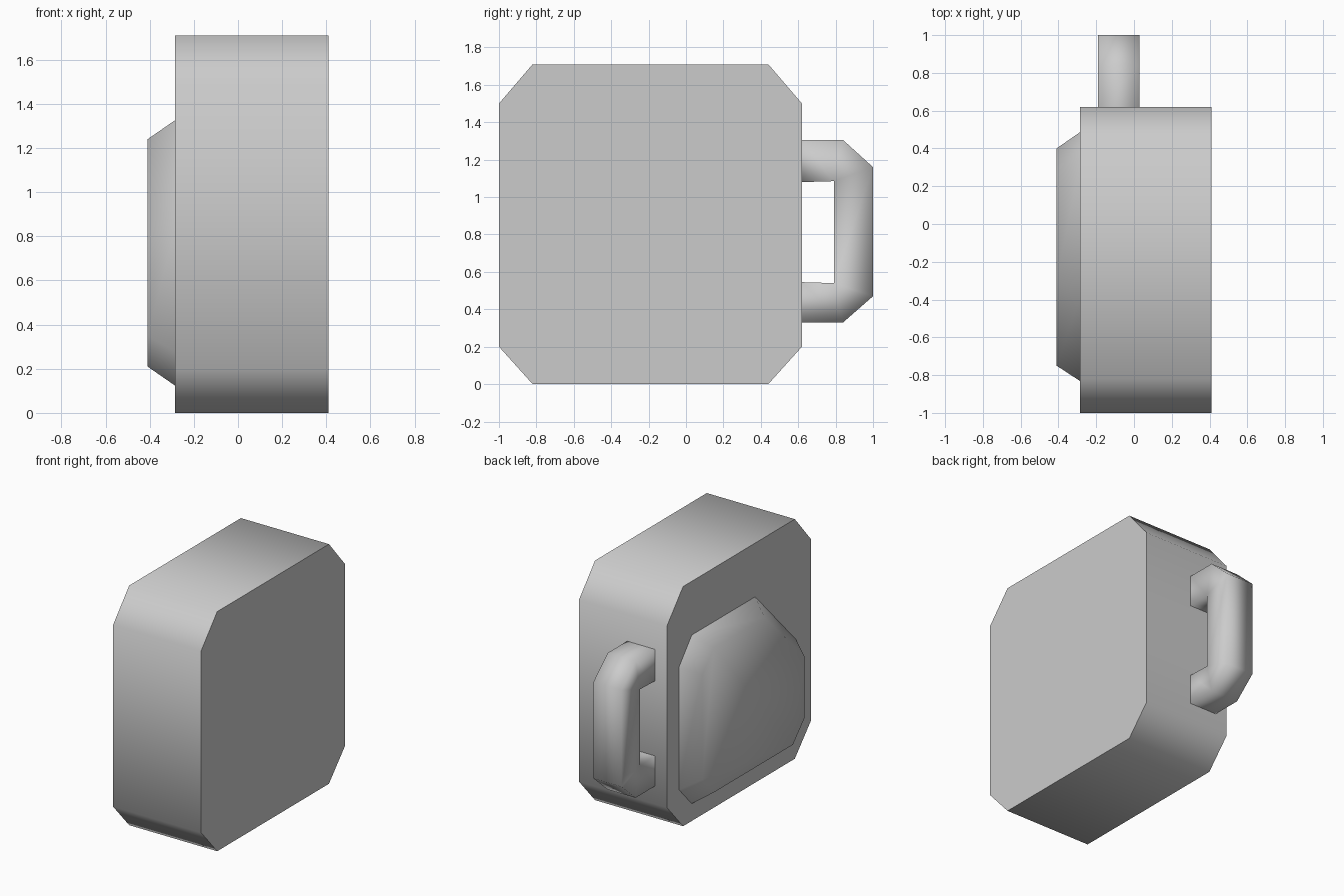
import bpy, bmesh, math

cube = bpy.data.objects.get("Cube")
if cube:
    bpy.data.objects.remove(cube, do_unlink=True)

grey = bpy.data.materials.new("light grey")
grey.use_nodes = True
grey.diffuse_color = (0.6, 0.6, 0.6, 1)
grey.node_tree.nodes["Principled BSDF"].inputs["Base Color"].default_value = (0.6, 0.6, 0.6, 1)


def finish(name, bm, angle):
    """Turn a bmesh into a smooth-shaded object."""
    bmesh.ops.remove_doubles(bm, verts=bm.verts, dist=0.0001)
    bmesh.ops.recalc_face_normals(bm, faces=bm.faces)
    mesh = bpy.data.meshes.new(name)
    bm.to_mesh(mesh)
    bm.free()
    mesh.materials.append(grey)
    obj = bpy.data.objects.new(name, mesh)
    bpy.context.collection.objects.link(obj)
    bpy.ops.object.select_all(action='DESELECT')
    obj.select_set(True)
    bpy.context.view_layer.objects.active = obj
    bpy.ops.object.shade_smooth_by_angle(angle=math.radians(angle))
    return obj


def loft(name, x0, outline0, x1, outline1, angle):
    """Solid between two (y, z) outlines placed at two x positions."""
    bm = bmesh.new()
    a = [bm.verts.new((x0, y, z)) for y, z in outline0]
    b = [bm.verts.new((x1, y, z)) for y, z in outline1]
    bm.faces.new(a)
    bm.faces.new(b)
    for i in range(len(a)):
        j = (i + 1) % len(a)
        bm.faces.new((a[i], a[j], b[j], b[i]))
    return finish(name, bm, angle)


def cut_rect(y0, y1, z0, z1, cuts):
    """Rectangle with chamfered corners; cuts are (dy, dz) from bottom front, counter-clockwise."""
    points = []
    corners = [(y0, z0, 1, 1), (y1, z0, -1, 1), (y1, z1, -1, -1), (y0, z1, 1, -1)]
    for i, ((y, z, sy, sz), (dy, dz)) in enumerate(zip(corners, cuts)):
        pair = [(y, z + sz * dz), (y + sy * dy, z)]
        points += pair if i % 2 == 0 else pair[::-1]
    return points


# Main body: slab with four cut corners
body = cut_rect(-1.0, 0.62, 0.0, 1.71, [(0.18, 0.2)] * 2 + [(0.18, 0.21)] * 2)
loft("body", -0.285, body, 0.41, body, 52)

# Raised side panel with one large cut corner and sloping rim
small = (0.145, 0.155)
base = cut_rect(-0.835, 0.49, 0.12, 1.33, [small, small, (0.145, 0.175), (0.46, 0.48)])
top = cut_rect(-0.75, 0.4, 0.21, 1.24, [(0.13, 0.14)] * 3 + [(0.45, 0.45)])
loft("side_panel", -0.28, base, -0.41, top, 52)

# Handle: square-section loop, pairs of outer and inner (y, z) points
sections = [((0.62, 1.305), (0.62, 1.08)), ((0.84, 1.305), (0.79, 1.085)),
            ((1.0, 1.16), (0.79, 1.085)), ((1.0, 0.47), (0.79, 0.54)),
            ((0.84, 0.33), (0.79, 0.54)), ((0.62, 0.33), (0.62, 0.545))]
bm = bmesh.new()
rings = []
for outer, inner in sections:
    ring = [(-0.19, *outer), (0.03, *outer), (0.03, *inner), (-0.19, *inner)]
    rings.append(ring)
for r, s in zip(rings, rings[1:]):
    for i in range(4):
        j = (i + 1) % 4
        corners = list(dict.fromkeys((r[i], r[j], s[j], s[i])))
        if len(corners) > 2:
            bm.faces.new([bm.verts.new(p) for p in corners])
finish("handle", bm, 180)
